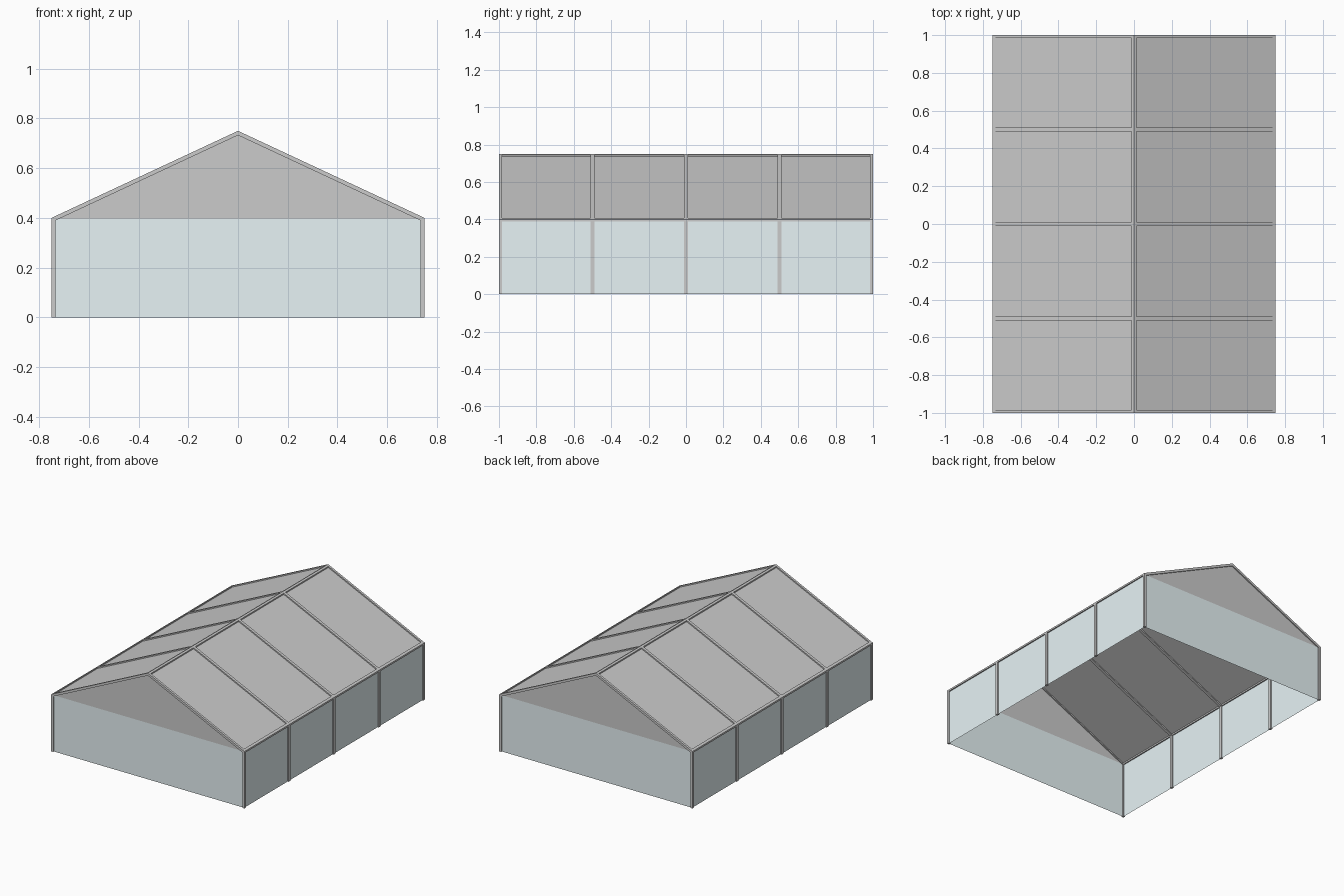
import bpy, bmesh

if "Cube" in bpy.data.objects:
    bpy.data.objects.remove(bpy.data.objects["Cube"])

W, EAVE, RIDGE, L, T = 0.75, 0.40, 0.75, 1.0, 0.016

clear = bpy.data.materials.new("clear_wall")
clear.diffuse_color = (0.80, 0.90, 0.92, 1)
clear.use_nodes = True
clear.node_tree.nodes["Principled BSDF"].inputs["Base Color"].default_value = clear.diffuse_color


def mesh_object(name, verts, faces, mat=None):
    me = bpy.data.meshes.new(name)
    me.from_pydata(verts, [], faces)
    bm = bmesh.new()
    bm.from_mesh(me)
    bmesh.ops.recalc_face_normals(bm, faces=bm.faces)
    bm.to_mesh(me)
    bm.free()
    ob = bpy.data.objects.new(name, me)
    bpy.context.collection.objects.link(ob)
    if mat:
        me.materials.append(mat)
    return ob


def house(inset):
    # open portal outline, inset from the outer shell
    w = W - inset
    return [(-w, 0), (-w, EAVE - inset * 0.65), (0, RIDGE - inset * 1.1),
            (w, EAVE - inset * 0.65), (w, 0)]


def prism(name, profile, y0, y1):
    # closed xz profile extruded along y
    n = len(profile)
    verts = [(x, y, z) for y in (y0, y1) for x, z in profile]
    sides = [(i, (i + 1) % n, (i + 1) % n + n, i + n) for i in range(n)]
    return mesh_object(name, verts, [tuple(range(n)), tuple(range(n, 2 * n))] + sides)


# Portal frames: two posts and two rafters each
outer, inner = house(0), house(T)
for k, y in enumerate((-L + T / 2, -0.5, 0, 0.5, L - T / 2)):
    h = T / 2 if k in (0, 4) else 0.01
    prism(f"portal_frame_{k + 1}", outer + inner[::-1], y - h, y + h)

# Ridge beam and eave beams
s = (RIDGE - EAVE) / W
b = 0.012
prism("ridge_beam", [(0, RIDGE), (b, RIDGE - b * s), (b, RIDGE - b * s - b),
                     (-b, RIDGE - b * s - b), (-b, RIDGE - b * s)], -L + T, L - T)
for side, name in ((1, "right_eave_beam"), (-1, "left_eave_beam")):
    prism(name, [(side * W, EAVE), (side * W, EAVE - b), (side * (W - T), EAVE - b),
                 (side * (W - T), EAVE + T * s)], -L + T, L - T)

# Sheet panels sit midway in the frame depth
mid = house(T / 2)
panels = (("left_wall", clear), ("left_roof", None), ("right_roof", None), ("right_wall", clear))
for (name, mat), (x0, z0), (x1, z1) in zip(panels, mid, mid[1:]):
    y = L - T / 2
    mesh_object(name, [(x0, -y, z0), (x1, -y, z1), (x1, y, z1), (x0, y, z0)],
                [(0, 1, 2, 3)], mat)

# End walls: clear lower sheet with a solid gable above
(w, ze), zr = mid[3], mid[2][1]
for y, name in ((-L + T / 2, "front"), (L - T / 2, "back")):
    mesh_object(name + "_wall", [(-w, y, 0), (w, y, 0), (w, y, ze), (-w, y, ze)],
                [(0, 1, 2, 3)], clear)
    mesh_object(name + "_gable", [(-w, y, ze), (w, y, ze), (0, y, zr)], [(0, 1, 2)])
